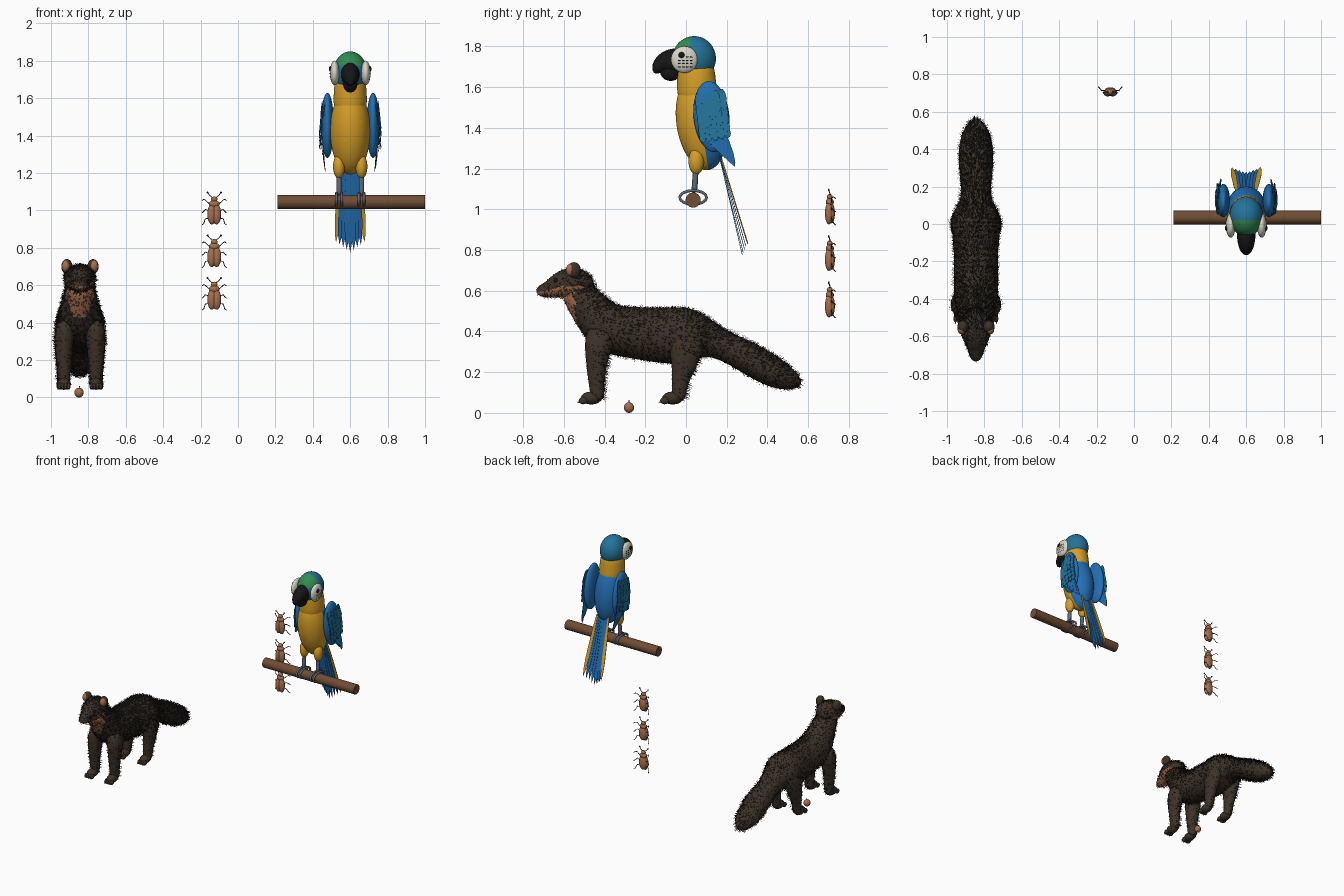
import bpy, bmesh, math, random
from mathutils import Vector, Matrix

random.seed(4)
if "Cube" in bpy.data.objects:
    bpy.data.objects.remove(bpy.data.objects["Cube"])


def material(name, *rgb):
    m = bpy.data.materials.new(name)
    m.use_nodes = True
    m.diffuse_color = (*rgb, 1)
    m.node_tree.nodes["Principled BSDF"].inputs["Base Color"].default_value = (*rgb, 1)
    return m


BLUE = material("feather blue", .016, .16, .46)
TEAL = material("teal blue", .017, .17, .32)
GOLD = material("golden yellow", .68, .35, .02)
GREEN = material("crown green", .03, .27, .08)
CREAM = material("cream", .7, .68, .58)
BLACK = material("black", .008, .008, .008)
GREY = material("leg grey", .12, .14, .17)
WOOD = material("perch brown", .16, .075, .035)
FUR = material("dark brown fur", .045, .032, .021)
TAN = material("tan", .38, .16, .075)


def finish(name, bm, *mats):
    me = bpy.data.meshes.new(name)
    bmesh.ops.recalc_face_normals(bm, faces=bm.faces)
    bm.to_mesh(me)
    bm.free()
    for m in mats:
        me.materials.append(m)
    me.shade_smooth()
    ob = bpy.data.objects.new(name, me)
    bpy.context.collection.objects.link(ob)
    return ob


def balls(name, items, *mats, seg=20):
    """Ellipsoids in one mesh, each (centre, radii, tilt about x)."""
    bm = bmesh.new()
    for loc, rad, tilt in items:
        mat = Matrix.Translation(loc) @ Matrix.Rotation(tilt, 4, 'X') @ Matrix.Diagonal((*rad, 1))
        bmesh.ops.create_uvsphere(bm, u_segments=seg, v_segments=seg * 2 // 3, radius=1, matrix=mat)
    return finish(name, bm, *mats)


def ball(name, loc, rad, *mats, tilt=0, seg=20):
    return balls(name, [(loc, rad, tilt)], *mats, seg=seg)


def loft(name, rows, *mats, x0=0, sx=1, sides=16):
    """Elliptical rings (x, y, z, width radius, depth radius), smoothed and baked."""
    bm, rings = bmesh.new(), []
    pts = [Vector((x0 + sx * r[0], r[1], r[2])) for r in rows]
    for i, r in enumerate(rows):
        t = pts[min(i + 1, len(pts) - 1)] - pts[max(i - 1, 0)]
        n = Vector((1, 0, 0)).cross(t).normalized()
        angles = [math.tau * k / sides for k in range(sides)]
        rings.append([bm.verts.new(pts[i] + Vector((r[3] * math.cos(a), 0, 0)) + n * r[4] * math.sin(a))
                      for a in angles])
    for a, b in zip(rings, rings[1:]):
        for k in range(sides):
            j = (k + 1) % sides
            bm.faces.new((a[k], a[j], b[j], b[k]))
    bm.faces.new(rings[0])
    bm.faces.new(rings[-1])
    ob = finish(name, bm, *mats)
    ob.modifiers.new("smooth", 'SUBSURF').levels = 2
    bpy.context.view_layer.update()
    baked = bpy.data.meshes.new_from_object(ob.evaluated_get(bpy.context.evaluated_depsgraph_get()))
    ob.modifiers.clear()
    ob.data = baked
    return ob


def paint(ob, rule):
    for p in ob.data.polygons:
        p.material_index = rule(p.center, p.normal)


def wires(name, paths, r, mat):
    cu = bpy.data.curves.new(name, 'CURVE')
    cu.dimensions, cu.bevel_depth, cu.bevel_resolution, cu.use_fill_caps = '3D', r, 1, True
    for pts in paths:
        sp = cu.splines.new('POLY')
        sp.points.add(len(pts) - 1)
        for q, p in zip(sp.points, pts):
            q.co = (*p, 1)
    cu.materials.append(mat)
    bpy.context.collection.objects.link(bpy.data.objects.new(name, cu))


def feathers(name, items, normal, mat):
    """Pointed flat blades, each (base, tip, half width)."""
    bm = bmesh.new()
    for base, tip, w in items:
        base, tip = Vector(base), Vector(tip)
        side = (tip - base).cross(Vector(normal)).normalized() * w
        outline = [(0, .4), (.3, .85), (.7, 1), (.9, .65), (1, 0), (.9, -.65), (.7, -1), (.3, -.85), (0, -.4)]
        bm.faces.new([bm.verts.new(base.lerp(tip, t) + side * k) for t, k in outline])
    ob = finish(name, bm, mat)
    ob.data.shade_flat()
    ob.modifiers.new("thickness", 'SOLIDIFY').thickness = .003


def add_fur(ob, count):
    """Short backswept hairs, denser on surfaces that face up."""
    polys = ob.data.polygons
    bm = bmesh.new()
    for p in random.choices(polys, [q.area * (.4 + .8 * max(q.normal.z, 0)) for q in polys], k=count):
        corners = [ob.data.vertices[v].co for v in p.vertices]
        c = corners[0].lerp(corners[1], random.random()).lerp(
            corners[-1].lerp(corners[-2], random.random()), random.random())
        w = p.normal.cross(Vector((random.uniform(-.5, .5), 1, -.3))).normalized() * .0016
        tip = c + p.normal * random.uniform(.008, .018) + Vector((random.uniform(-.005, .005), .009, -.004))
        bm.faces.new([bm.verts.new(v) for v in (c - w, c + w, tip)])
    finish(ob.name + "_hairs", bm, BLACK).data.shade_flat()


# Marten: torso with tail, head
MX = -.845
torso = loft("marten_torso_and_tail", [
    (0, -.57, .63, .07, .07), (0, -.51, .56, .085, .088), (0, -.44, .47, .108, .11),
    (0, -.38, .41, .122, .128), (0, -.27, .395, .12, .128), (0, -.12, .38, .12, .14),
    (0, 0, .38, .138, .145), (0, .06, .375, .125, .12), (0, .12, .36, .085, .085),
    (0, .2, .325, .08, .072), (0, .3, .275, .095, .08), (0, .4, .215, .095, .08),
    (0, .48, .175, .08, .068), (0, .54, .15, .045, .04), (0, .565, .142, .01, .01)], FUR, TAN, x0=MX)
paint(torso, lambda c, n: int(c.y < -.46 and n.y < -.4 and c.z > .42
                              and abs(c.x - MX) < .02 + .4 * (c.z - .4)))
head = loft("marten_head", [
    (0, -.735, .595, .012, .012), (0, -.715, .598, .034, .03), (0, -.67, .605, .046, .044),
    (0, -.63, .625, .064, .063), (0, -.58, .637, .087, .078), (0, -.53, .637, .088, .078),
    (0, -.48, .62, .062, .058), (0, -.455, .61, .02, .02)], FUR, TAN, x0=MX)
paint(head, lambda c, n: int(n.z < -.2 and c.y < -.5))
add_fur(torso, 8500)
add_fur(head, 1300)

# Marten: ears, eyes, legs, paws
front_leg = [(.07, -.41, .42, .05, .07), (.085, -.43, .34, .057, .075), (.085, -.44, .24, .046, .052),
             (.085, -.44, .16, .038, .042), (.085, -.435, .09, .036, .036), (.085, -.435, .06, .03, .03)]
hind_leg = [(.07, .01, .42, .055, .1), (.088, 0, .32, .055, .09), (.09, -.01, .23, .044, .062),
            (.09, -.03, .15, .036, .042), (.09, -.035, .09, .034, .036), (.09, -.035, .06, .03, .03)]
for s, side in ((-1, "right"), (1, "left")):
    ball(f"marten_ear_{side}", (MX + s * .07, -.55, .70), (.03, .034, .04), FUR)
    ball(f"marten_inner_ear_{side}", (MX + s * .076, -.566, .702), (.022, .024, .03), TAN)
    ball(f"marten_eye_{side}", (MX + s * .05, -.638, .65), (.012, .012, .012), BLACK, seg=12)
    for part, rows, py in (("front", front_leg, -.465), ("hind", hind_leg, -.065)):
        add_fur(loft(f"marten_{part}_leg_{side}", rows, FUR, x0=MX, sx=s, sides=12), 450)
        fx = MX + s * rows[-1][0]
        toes = [-.024, -.008, .008, .024]
        balls(f"marten_{part}_paw_{side}", [((fx, py, .073), (.036, .052, .032), 0)]
              + [((fx + d, py - .04, .06), (.011, .022, .018), 0) for d in toes], FUR, seg=12)
        balls(f"marten_{part}_claws_{side}",
              [((fx + d, py - .062, .053), (.003, .008, .004), 0) for d in toes], CREAM, seg=6)

# Nut on the ground
ball("nut", (-.85, -.28, .026), (.025, .025, .026), TAN)
wires("nut_stem", [[(-.85, -.28, .045), (-.847, -.28, .062)]], .003, FUR)

# Three climbing beetles
BX, BY = -.127, .706
for i in range(3):
    z = .98 + .228 * (1 - i) - .228
    balls(f"beetle_wing_cases_{i}", [((BX + s * .013, BY - .004, z), (.024, .02, .055), 0)
                                     for s in (-1, 1)], TAN, seg=16)
    balls(f"beetle_front_body_{i}", [((BX, BY, z + .055), (.03, .02, .02), 0),
                                     ((BX, BY, z + .08), (.018, .014, .015), 0),
                                     ((BX, BY + .01, z), (.03, .015, .05), 0)], TAN, seg=14)
    limbs, tips = [], []
    for s in (-1, 1):
        limbs.append([(BX + s * .008, BY, z + .088), (BX + s * .024, BY, z + .1), (BX + s * .036, BY - .005, z + .115)])
        tips.append(((BX + s * .036, BY - .005, z + .115), (.005, .005, .006), 0))
        for a, b in ((.05, .085), (.015, .02), (-.02, -.045)):
            limbs.append([(BX + s * .02, BY + .008, z + a), (BX + s * .048, BY + .008, z + (a + b) / 2 + .008),
                          (BX + s * .056, BY + .02, z + b - .005), (BX + s * .065, BY + .028, z + b - .012)])
    wires(f"beetle_legs_and_antennae_{i}", limbs, .0025, FUR)
    balls(f"beetle_antenna_tips_{i}", tips, FUR, seg=8)

# Perch
PX, PY, PZ = .605, .035, 1.045
bm = bmesh.new()
bmesh.ops.create_cone(bm, cap_ends=True, segments=24, radius1=.037, radius2=.037, depth=.79,
                      matrix=Matrix.Translation((PX, PY, PZ)) @ Matrix.Rotation(math.pi / 2, 4, 'Y'))
perch = finish("perch", bm, WOOD)
bpy.context.view_layer.objects.active = perch
perch.select_set(True)
bpy.ops.object.shade_smooth_by_angle()

# Parrot: body, neck, head, beak
X = .6
body = ball("parrot_body", (X, .075, 1.425), (.107, .122, .235), GOLD, BLUE, tilt=.15, seg=48)
paint(body, lambda c, n: int(c.y > .075 + (1.425 - c.z) * .15))
loft("parrot_neck", [(0, .045, 1.72, .08, .09), (0, .05, 1.66, .088, .096), (0, .052, 1.6, .092, .1),
                     (0, .06, 1.55, .09, .1), (0, .065, 1.52, .07, .08)], GOLD, x0=X)
skull = ball("parrot_head", (X, .04, 1.74), (.09, .107, .11), TEAL, GREEN, seg=48)
paint(skull, lambda c, n: int(c.z > 1.775 and c.y < .02))
loft("parrot_upper_beak", [(0, -.02, 1.725, .05, .065), (0, -.07, 1.728, .052, .066), (0, -.115, 1.72, .044, .05),
                           (0, -.145, 1.692, .03, .032), (0, -.15, 1.665, .012, .012)], BLACK, x0=X)
ball("parrot_lower_beak", (X, -.075, 1.675), (.038, .052, .045), BLACK)

# Parrot: cheeks, eyes, wings, legs
for s, side in ((-1, "right"), (1, "left")):
    ball(f"parrot_cheek_{side}", (X + s * .083, -.008, 1.735), (.026, .066, .066), CREAM)
    ball(f"parrot_eye_{side}", (X + s * .106, -.022, 1.757), (.008, .015, .015), BLACK, seg=14)
    dashes = []
    for row in range(4):
        for col in range(4):
            y, dz = -.032 + .019 * col, .012 - .016 * row
            depth = 1 - ((y + .008) / .066) ** 2 - (dz / .066) ** 2
            if depth > 0 and (row or col > 1):
                dashes.append(((X + s * (.083 + .026 * math.sqrt(depth)), y, 1.735 + dz), (.002, .007, .0028), 0))
    balls(f"parrot_cheek_streaks_{side}", dashes, BLACK, seg=8)
    ball(f"parrot_wing_{side}", (X + s * .122, .125, 1.455), (.035, .088, .175), BLUE, tilt=.1, seg=28)
    coverts = []
    for row in range(6):
        for col in range(5):
            y, z = .055 + .03 * col + .004 * row, 1.565 - .034 * row + .006 * col
            bulge = max(0, 1 - ((y - .125) / .1) ** 2 - ((z - 1.455) / .19) ** 2)
            x = X + s * (.126 + .034 * math.sqrt(bulge))
            coverts.append(((x - s * .002, y, z), (x + s * .005, y + .012, z - .07), .017))
    feathers(f"parrot_coverts_{side}", coverts, (1, 0, 0), TEAL)
    feathers(f"parrot_flight_feathers_{side}",
             [((X + s * (.138 + .002 * k), .085 + .014 * k, 1.42), (X + s * (.15 - .003 * k), .125 + .019 * k,
               1.315 - .018 * k), .016) for k in range(7)], (1, 0, 0), BLUE)
    lx = X + s * .06
    ball(f"parrot_thigh_{side}", (lx, .05, 1.235), (.032, .038, .065), GOLD)
    loft(f"parrot_leg_{side}", [(0, .05, 1.22, .016, .016), (0, .045, 1.15, .014, .014),
                                (0, .04, 1.075, .016, .018)], GREY, x0=lx, sides=10)
    toes = []
    for d in (-.014, .014):
        for f in (-1, 1):
            toes.append([(lx + d, PY + f * .066 * math.sin(a), 1.058 + .034 * math.cos(a))
                         for a in [k * math.pi / 8 for k in range(8)]])
    wires(f"parrot_toes_{side}", toes, .008, GREY)

# Parrot: fanned tail with golden outer feathers
tail = [((X + .012 * i, .16 + .002 * abs(i), 1.27), (X + .019 * i, .275 + .007 * abs(i), .775 + .014 * abs(i)), .014)
        for i in range(-4, 5)]
feathers("parrot_tail_blue", tail[1:-1], (0, 1, 0), BLUE)
feathers("parrot_tail_gold", [tail[0], tail[-1]], (0, 1, 0), GOLD)
